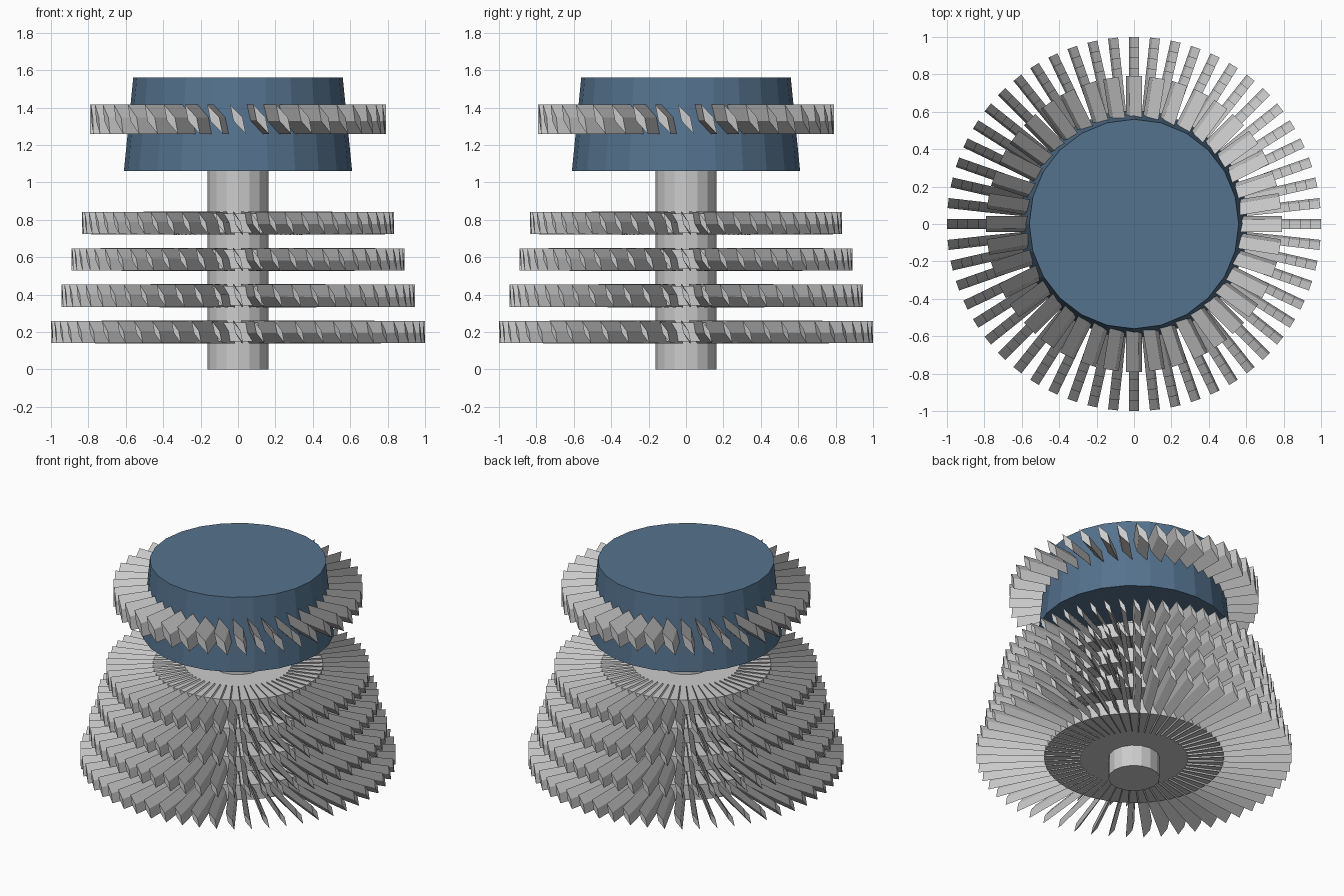
import bpy, bmesh
from math import sin, cos, pi

if "Cube" in bpy.data.objects:
    bpy.data.objects.remove(bpy.data.objects["Cube"])


def drum(name, r_bottom, r_top, z0, z1, sides):
    bm = bmesh.new()
    bmesh.ops.create_cone(bm, cap_ends=True, segments=sides, radius1=r_bottom,
                          radius2=r_top, depth=z1 - z0)
    bmesh.ops.translate(bm, vec=(0, 0, (z0 + z1) / 2), verts=bm.verts)
    return finish(name, bm)


def finish(name, bm):
    bmesh.ops.recalc_face_normals(bm, faces=bm.faces)
    me = bpy.data.meshes.new(name)
    bm.to_mesh(me)
    bm.free()
    ob = bpy.data.objects.new(name, me)
    bpy.context.collection.objects.link(ob)
    return ob


def section(half_height, lean, thick):
    # diamond section as (tangent, height): sharp upper and lower edges
    return [(-lean, half_height), (thick, thick * 0.4),
            (lean, -half_height), (-thick, -thick * 0.4)]


def blade_ring(name, count, z, r_in, r_out, root, tip):
    bm = bmesh.new()
    for i in range(count):
        a = 2 * pi * i / count - pi / 2
        rings = []
        for r, sec in ((r_in, root), (r_out, tip)):
            rings.append([bm.verts.new((r * cos(a) - t * sin(a),
                                        r * sin(a) + t * cos(a), z + h))
                          for t, h in sec])
        inner, outer = rings
        bm.faces.new(inner)
        bm.faces.new(outer[::-1])
        for k in range(4):
            n = (k + 1) % 4
            bm.faces.new((inner[k], outer[k], outer[n], inner[n]))
    return finish(name, bm)


# Central shaft
drum("shaft", 0.163, 0.163, 0, 1.1, 16)

# Four compressor stages, shrinking upwards
for i in range(4):
    z = 0.2 + 0.194 * i
    drum(f"compressor_disc_{i + 1}", 0.57 - 0.01 * i, 0.57 - 0.01 * i,
         z - 0.052, z + 0.052, 48)
    blade_ring(f"compressor_blades_{i + 1}", 56, z, 0.34, 1.0 - 0.055 * i,
               section(0.062, 0.022, 0.012), section(0.059, 0.027, 0.014))

# Turbine hub
hub = drum("turbine_hub", 0.61, 0.56, 1.06, 1.56, 24)
blue = bpy.data.materials.new("blue_metal")
blue.diffuse_color = (0.09, 0.17, 0.27, 1)
blue.use_nodes = True
blue.node_tree.nodes["Principled BSDF"].inputs["Base Color"].default_value = blue.diffuse_color
hub.data.materials.append(blue)

# Turbine blades
blade_ring("turbine_blades", 40, 1.338, 0.54, 0.79,
           section(0.078, 0.042, 0.022), section(0.078, 0.042, 0.024))
